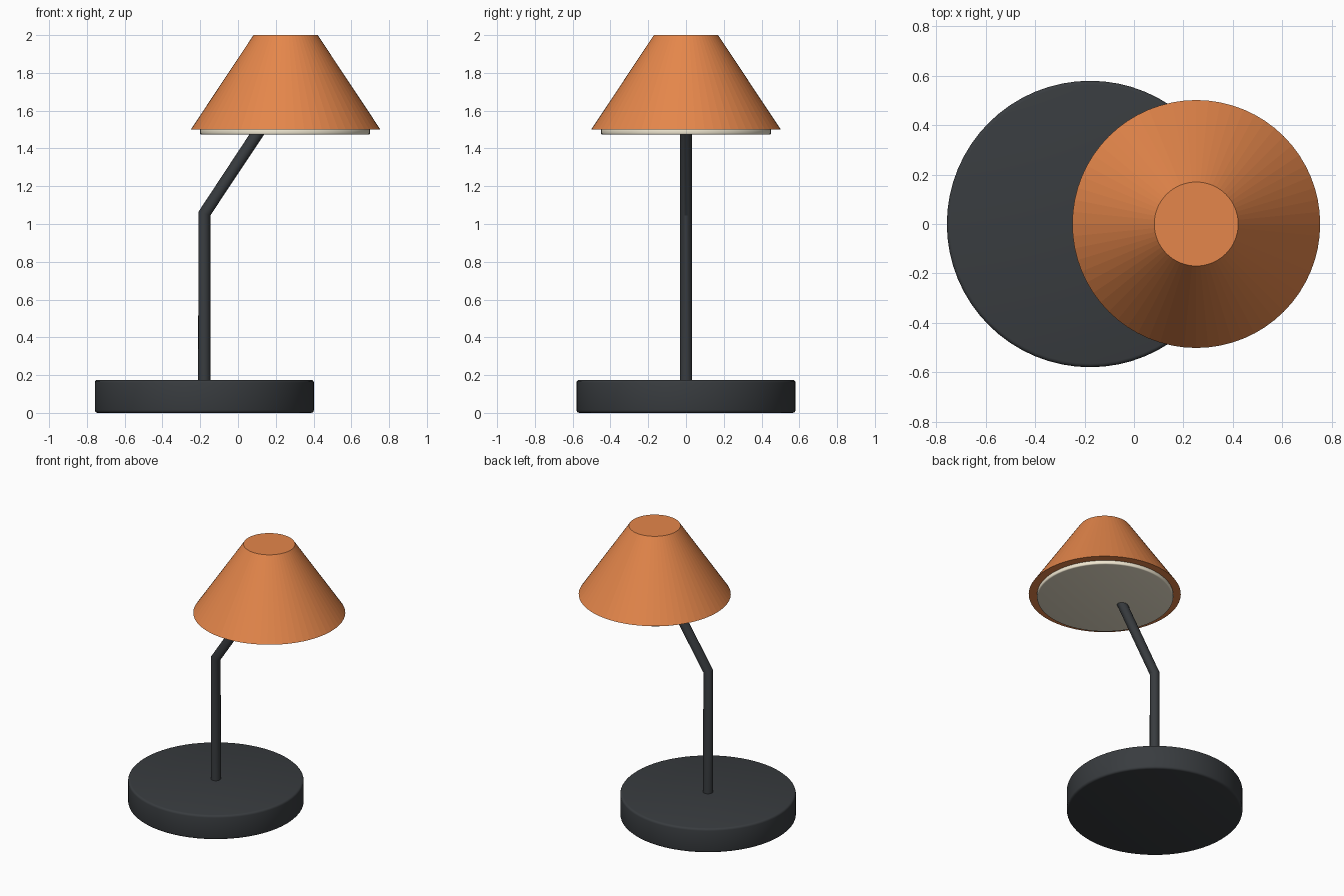
import bpy
import math

if "Cube" in bpy.data.objects:
    bpy.data.objects.remove(bpy.data.objects["Cube"])

BASE_X, SHADE_X = -0.178, 0.252


def paint(obj, name, color):
    mat = bpy.data.materials.get(name) or bpy.data.materials.new(name)
    mat.diffuse_color = (*color, 1)
    mat.use_nodes = True
    mat.node_tree.nodes["Principled BSDF"].inputs["Base Color"].default_value = mat.diffuse_color
    obj.data.materials.append(mat)


def disc(name, x, radius, z0, z1, bevel):
    bpy.ops.mesh.primitive_cylinder_add(vertices=64, radius=radius, depth=z1 - z0,
                                        location=(x, 0, (z0 + z1) / 2))
    obj = bpy.context.object
    obj.name = name
    mod = obj.modifiers.new("rounded_edge", 'BEVEL')
    mod.width, mod.segments = bevel, 3
    mod.limit_method = 'ANGLE'
    bpy.ops.object.modifier_apply(modifier=mod.name)
    bpy.ops.object.shade_smooth_by_angle(angle=math.radians(35))
    return obj


DARK = (0.04, 0.045, 0.05)

# Heavy round base
base = disc("base", BASE_X, 0.58, 0, 0.175, 0.015)
paint(base, "dark_metal", DARK)

# Bent stem: upright post, then an arm leaning into the shade
curve = bpy.data.curves.new("stem", 'CURVE')
curve.dimensions = '3D'
curve.bevel_depth = 0.033
curve.bevel_resolution = 6
curve.use_fill_caps = True
spline = curve.splines.new('POLY')
path = [(BASE_X, 0.15), (BASE_X, 1.055), (SHADE_X, 1.705)]
spline.points.add(len(path) - 1)
for point, (x, z) in zip(spline.points, path):
    point.co = (x, 0, z, 1)
stem = bpy.data.objects.new("stem", curve)
bpy.context.collection.objects.link(stem)
bpy.ops.object.select_all(action='DESELECT')
stem.select_set(True)
bpy.context.view_layer.objects.active = stem
bpy.ops.object.convert(target='MESH')
stem = bpy.context.object
bpy.ops.object.shade_smooth_by_angle(angle=math.radians(30))
stem.data.materials.clear()
paint(stem, "dark_metal", DARK)

# Conical shade, finely faceted
bpy.ops.mesh.primitive_cone_add(vertices=64, radius1=0.502, radius2=0.17, depth=0.5,
                                location=(SHADE_X, 0, 1.75))
shade = bpy.context.object
shade.name = "shade"
paint(shade, "orange_shade", (0.78, 0.24, 0.07))

# Pale diffuser just below the shade rim
diffuser = disc("diffuser", SHADE_X - 0.003, 0.45, 1.473, 1.503, 0.008)
paint(diffuser, "pale_diffuser", (0.85, 0.78, 0.62))
